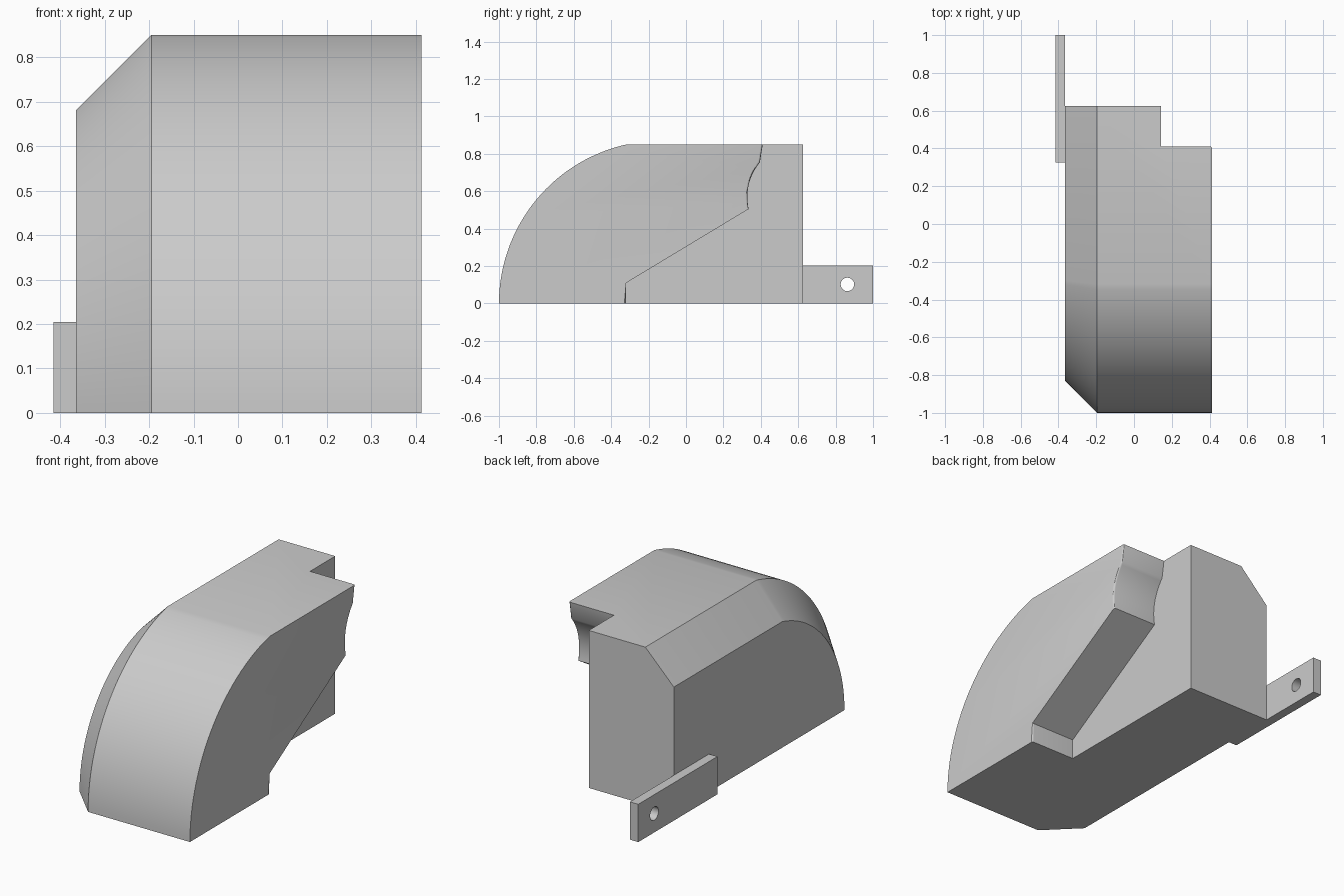
import bpy, bmesh, math
from mathutils import Vector

cube = bpy.data.objects.get("Cube")
if cube:
    bpy.data.objects.remove(cube)

grey = bpy.data.materials.new("plain_grey")
grey.use_nodes = True
colour = (0.6, 0.6, 0.6, 1)
grey.diffuse_color = colour
grey.node_tree.nodes["Principled BSDF"].inputs["Base Color"].default_value = colour


def loft(name, sections):
    """Solid through (x, [(y, z), ...]) sections of equal point count."""
    bm = bmesh.new()
    rings = [[bm.verts.new((x, y, z)) for y, z in pts] for x, pts in sections]
    for a, b in zip(rings, rings[1:]):
        for i in range(len(a)):
            j = (i + 1) % len(a)
            bm.faces.new((a[i], a[j], b[j], b[i]))
    bm.faces.new(rings[0])
    bm.faces.new(rings[-1])
    bmesh.ops.recalc_face_normals(bm, faces=bm.faces[:])
    mesh = bpy.data.meshes.new(name)
    bm.to_mesh(mesh)
    bm.free()
    mesh.materials.append(grey)
    obj = bpy.data.objects.new(name, mesh)
    bpy.context.collection.objects.link(obj)
    return obj


def cut(obj, cutter):
    """Subtract the cutter, bake the result and drop the cutter."""
    mod = obj.modifiers.new("cut", 'BOOLEAN')
    mod.operation = 'DIFFERENCE'
    mod.solver = 'EXACT'
    mod.object = cutter
    cutter.hide_render = True
    bpy.context.view_layer.update()
    graph = bpy.context.evaluated_depsgraph_get()
    baked = bpy.data.meshes.new_from_object(obj.evaluated_get(graph))
    obj.modifiers.clear()
    obj.data = baked
    bpy.data.objects.remove(cutter)


def smooth(obj):
    obj.data.shade_smooth()
    obj.data.set_sharp_from_angle(angle=math.radians(30))


# Housing side profile: rounded nose, flat top, upright back
BACK, CENTRE = 0.625, -0.129


def profile(inset, steps=40):
    radius, top = 0.871 - inset, 0.85 - inset
    end = math.asin(top / radius)
    arc = [(CENTRE - radius * math.cos(end * i / steps),
            radius * math.sin(end * i / steps)) for i in range(steps + 1)]
    return arc + [(BACK, top), (BACK, 0)]


housing = loft("housing", [(-0.365, profile(0.17)), (-0.195, profile(0)),
                           (0.413, profile(0))])

# Recess on the left side: step, slope, scooped hollow and lip
low, high = Vector((0.335, 0.505)), Vector((0.395, 0.755))
out = Vector((low.y - high.y, high.x - low.x)).normalized()
scoop = []
for i in range(17):
    t = i / 16
    scoop.append(tuple(low.lerp(high, t) + out * 0.12 * t * (1 - t)))
recess = ([(-0.32, -0.1), (-0.32, 0.11)] + scoop
          + [(0.41, 0.85), (0.42, 0.95), (0.8, 0.95), (0.8, -0.1)])
cut(housing, loft("recess_cutter", [(0.143, recess), (0.6, recess)]))

# Soften the outer rim of the step and scoop
bm = bmesh.new()
bm.from_mesh(housing.data)
rim = []
for e in bm.edges:
    a, b = (v.co for v in e.verts)
    d = b - a
    if (min(a.x, b.x) > 0.41 and -0.322 < min(a.y, b.y)
            and max(a.y, b.y) < 0.5 and abs(d.z) > abs(d.y)):
        rim.append(e)
bmesh.ops.bevel(bm, geom=rim, offset=0.01, segments=3, profile=0.5,
                affect='EDGES', clamp_overlap=True)
bm.to_mesh(housing.data)
bm.free()
smooth(housing)

# Mounting tab with a bolt hole
tab_side = [(0.325, 0), (1, 0), (1, 0.204), (0.325, 0.204)]
tab = loft("mounting_tab", [(-0.415, tab_side), (-0.365, tab_side)])
circle = [(0.863 + 0.036 * math.cos(math.tau * i / 32),
           0.102 + 0.036 * math.sin(math.tau * i / 32)) for i in range(32)]
cut(tab, loft("hole_cutter", [(-0.5, circle), (-0.3, circle)]))
smooth(tab)
